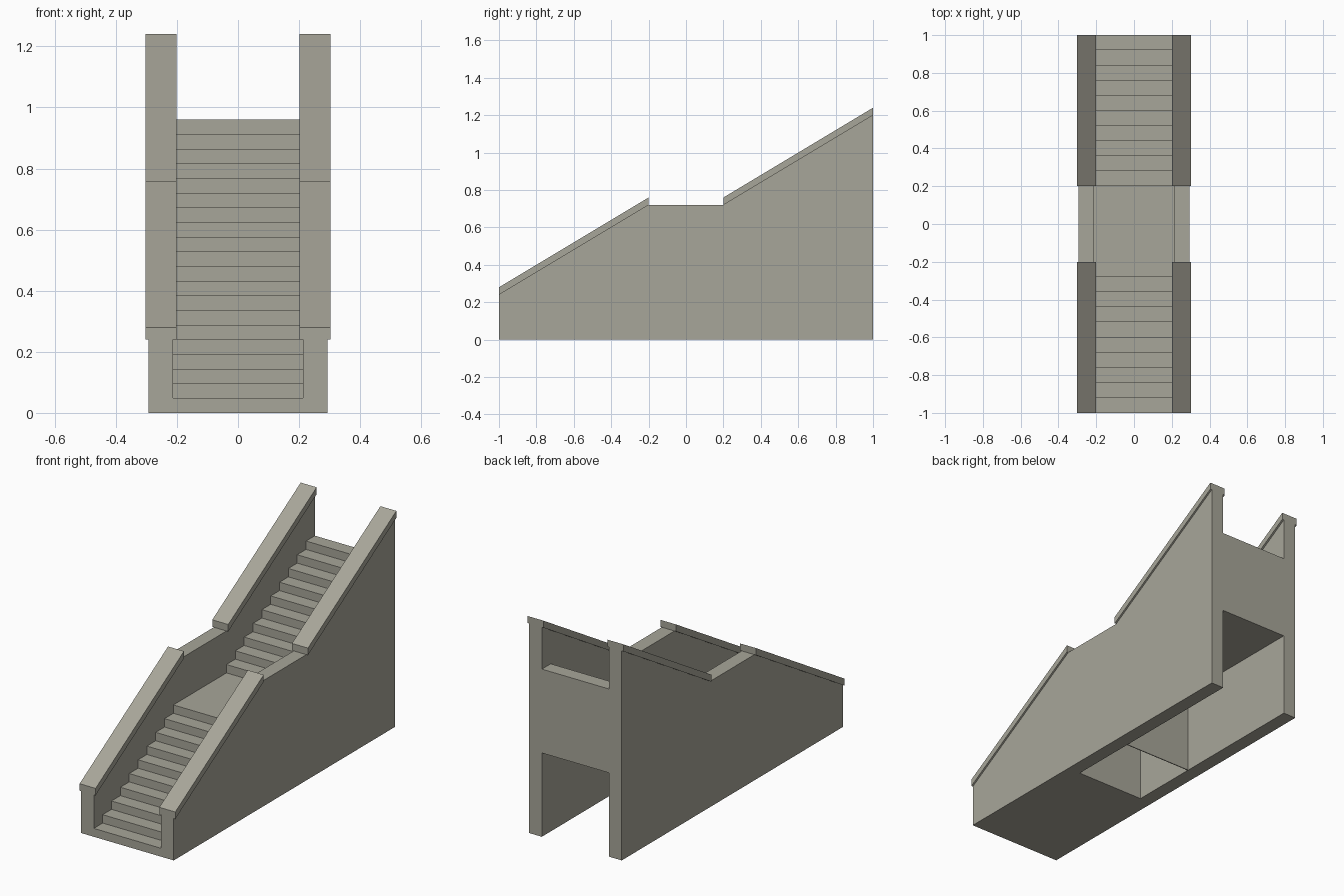
import bpy
import bmesh

cube = bpy.data.objects.get("Cube")
if cube:
    bpy.data.objects.remove(cube, do_unlink=True)

# Single stone colour
stone = bpy.data.materials.new("warm grey stone")
stone.use_nodes = True
colour = (0.39, 0.38, 0.32, 1)
stone.diffuse_color = colour
stone.node_tree.nodes["Principled BSDF"].inputs["Base Color"].default_value = colour


def extrude_profile(name, profile, x0, x1):
    """Extrude a side profile of (y, z) points from x0 to x1."""
    bm = bmesh.new()
    face = bm.faces.new([bm.verts.new((x0, y, z)) for y, z in profile])
    moved = bmesh.ops.extrude_face_region(bm, geom=[face])["geom"]
    verts = [v for v in moved if isinstance(v, bmesh.types.BMVert)]
    bmesh.ops.translate(bm, verts=verts, vec=(x1 - x0, 0, 0))
    bmesh.ops.recalc_face_normals(bm, faces=bm.faces[:])
    mesh = bpy.data.meshes.new(name)
    bm.to_mesh(mesh)
    bm.free()
    mesh.materials.append(stone)
    obj = bpy.data.objects.new(name, mesh)
    bpy.context.collection.objects.link(obj)
    return obj


RISE, RUN, STEPS = 0.048, 0.08, 10
FRONT, LAND, BACK = -1.0, 0.2, 1.0      # landing spans -LAND to LAND
INNER, OUTER = 0.213, 0.293             # side wall faces
RAIL_IN, RAIL_OUT = 0.202, 0.303
RAIL_H = 0.04
MID = RISE * STEPS                      # landing height
LOW, WALL_MID, HIGH = 0.24, 0.72, 1.2   # side wall heights


def stair_points(y, z):
    """Riser and tread corners of one flight."""
    points = []
    for i in range(STEPS):
        top = z + RISE * (i + 1)
        points += [(y + RUN * i, top), (y + RUN * (i + 1), top)]
    return points


# Lower flight, solid to the ground, running into the landing slab
lower = [(FRONT, 0)] + stair_points(FRONT, 0)[:-1]
lower += [(LAND, MID), (LAND, MID - RISE), (-LAND, MID - RISE), (-LAND, 0)]
extrude_profile("lower_flight_and_landing", lower, -INNER, INNER)

# Upper flight, with a flat underside above the rear opening
upper = [(LAND, MID)] + stair_points(LAND, MID) + [(BACK, MID)]
extrude_profile("upper_flight", upper, -INNER, INNER)

# Thin partition below the start of the upper flight
partition = [(LAND - 0.005, 0), (LAND, 0), (LAND, MID), (LAND - 0.005, MID)]
extrude_profile("partition", partition, -INNER, INNER)

# Side walls and sloping handrails
wall = [(FRONT, 0), (BACK, 0), (BACK, HIGH), (LAND, WALL_MID),
        (-LAND, WALL_MID), (FRONT, LOW)]


def rail_profile(y0, z0, y1, z1):
    return [(y0, z0), (y1, z1), (y1, z1 + RAIL_H), (y0, z0 + RAIL_H)]


for side, s in (("left", 1), ("right", -1)):
    extrude_profile(side + "_wall", wall, s * INNER, s * OUTER)
    extrude_profile(side + "_lower_rail", rail_profile(FRONT, LOW, -LAND, WALL_MID),
                    s * RAIL_IN, s * RAIL_OUT)
    extrude_profile(side + "_upper_rail", rail_profile(LAND, WALL_MID, BACK, HIGH),
                    s * RAIL_IN, s * RAIL_OUT)
